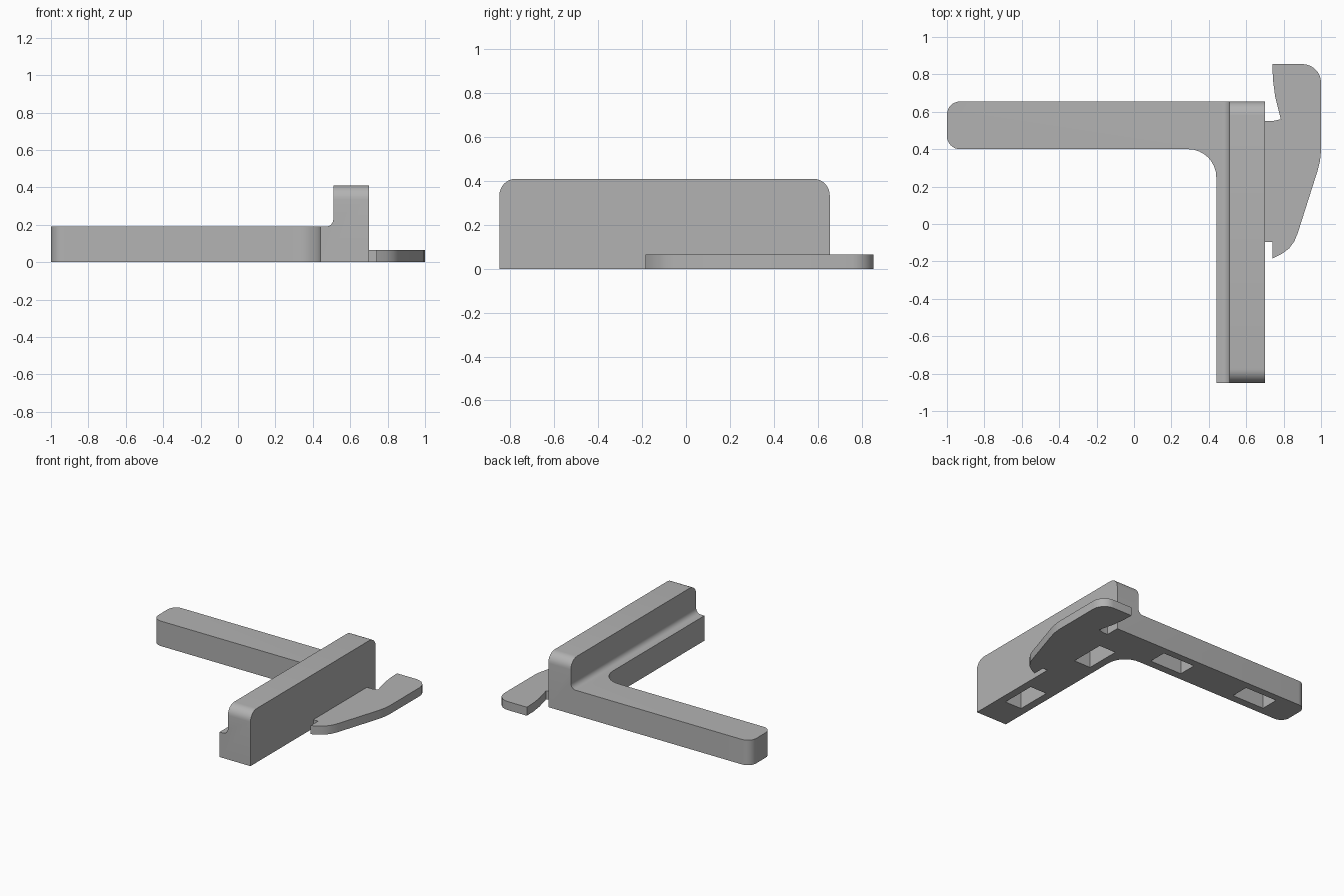
import bpy, bmesh
from math import radians, cos, sin
from mathutils import Vector

if "Cube" in bpy.data.objects:
    bpy.data.objects.remove(bpy.data.objects["Cube"], do_unlink=True)

grey = bpy.data.materials.new("plain grey")
grey.use_nodes = True
grey.diffuse_color = (0.45, 0.45, 0.45, 1)
grey.node_tree.nodes["Principled BSDF"].inputs["Base Color"].default_value = grey.diffuse_color


def arc(cx, cy, r, start, end, steps=8):
    angles = [radians(start + (end - start) * i / steps) for i in range(steps + 1)]
    return [(cx + r * cos(a), cy + r * sin(a)) for a in angles]


def extrude(name, points, depth, place, round_edges=None):
    """Extrude a 2D outline; place maps (u, v) to 3D, depth is the sweep."""
    bm = bmesh.new()
    face = bm.faces.new([bm.verts.new(place(u, v)) for u, v in points])
    swept = bmesh.ops.extrude_face_region(bm, geom=[face])["geom"]
    verts = [g for g in swept if isinstance(g, bmesh.types.BMVert)]
    bmesh.ops.translate(bm, verts=verts, vec=depth)
    if round_edges:
        bmesh.ops.bevel(bm, geom=[e for e in bm.edges if round_edges(e)], offset=0.075,
                        segments=8, profile=0.5, affect='EDGES')
    bmesh.ops.recalc_face_normals(bm, faces=bm.faces)
    mesh = bpy.data.meshes.new(name)
    bm.to_mesh(mesh)
    bm.free()
    mesh.materials.append(grey)
    obj = bpy.data.objects.new(name, mesh)
    bpy.context.collection.objects.link(obj)
    return obj


def combine(target, other, operation):
    bpy.context.view_layer.objects.active = target
    mod = target.modifiers.new("combine", 'BOOLEAN')
    mod.operation, mod.solver, mod.object = operation, 'EXACT', other
    bpy.ops.object.modifier_apply(modifier=mod.name)
    bpy.data.objects.remove(other, do_unlink=True)


def flat(u, v):
    return (u, v, 0)


# L-shaped base: long arm to the right, rail running to the front
outline = ([(0.70, 0.655)] + arc(-0.93, 0.585, 0.07, 90, 180) + arc(-0.93, 0.47, 0.07, 180, 270)
           + arc(0.29, 0.25, 0.15, 90, 0) + [(0.44, -0.85), (0.70, -0.85)])
body = extrude("square_body", outline, (0, 0, 0.19), flat)

# Upright wall with a fillet at its foot and rounded upper ends
wall_profile = ([(0.70, 0.1), (0.70, 0.41), (0.51, 0.41)] + arc(0.47, 0.23, 0.04, 0, -90, 6)
                + [(0.47, 0.1)])
wall = extrude("upright_wall", wall_profile, (0, 1.505, 0), lambda u, v: (u, -0.85, v),
               lambda e: all(v.co.z > 0.4 for v in e.verts)
               and abs(e.verts[0].co.y - e.verts[1].co.y) < 0.01)
combine(body, wall, 'UNION')

# Rectangular pockets in the underside
for x, y, w, d in [(0.57, -0.48, 0.14, 0.27), (0.57, 0.26, 0.14, 0.27),
                   (0.10, 0.53, 0.27, 0.14), (-0.64, 0.53, 0.27, 0.14)]:
    corners = [(x + i * w / 2, y + j * d / 2) for i, j in ((-1, -1), (1, -1), (1, 1), (-1, 1))]
    cutter = extrude("pocket_cutter", corners, (0, 0, 0.23),
                     lambda u, v: (u, v, -0.1))
    combine(body, cutter, 'DIFFERENCE')

# Thin curved side plate with a notch beside the wall
plate_outline = ([(0.70, -0.095), (0.74, -0.095), (0.74, -0.185), (0.79, -0.16), (0.83, -0.13),
                  (0.857, -0.093), (0.875, -0.05), (0.98, 0.28), (0.994, 0.335), (1.0, 0.39)]
                 + arc(0.90, 0.755, 0.10, 0, 90)
                 + [(0.74, 0.855), (0.743, 0.77), (0.755, 0.68), (0.785, 0.56),
                    (0.74, 0.55), (0.70, 0.55)])
plate = extrude("side_plate", plate_outline, (0, 0, 0.065), flat)

# Merge coplanar faces and shade curved faces smoothly
for obj in (body, plate):
    bm = bmesh.new()
    bm.from_mesh(obj.data)
    bmesh.ops.remove_doubles(bm, verts=bm.verts, dist=0.0005)
    bmesh.ops.dissolve_limit(bm, angle_limit=radians(1), verts=bm.verts, edges=bm.edges)
    bm.to_mesh(obj.data)
    bm.free()
    bpy.ops.object.select_all(action='DESELECT')
    obj.select_set(True)
    bpy.context.view_layer.objects.active = obj
    bpy.ops.object.shade_smooth_by_angle(angle=radians(30))
